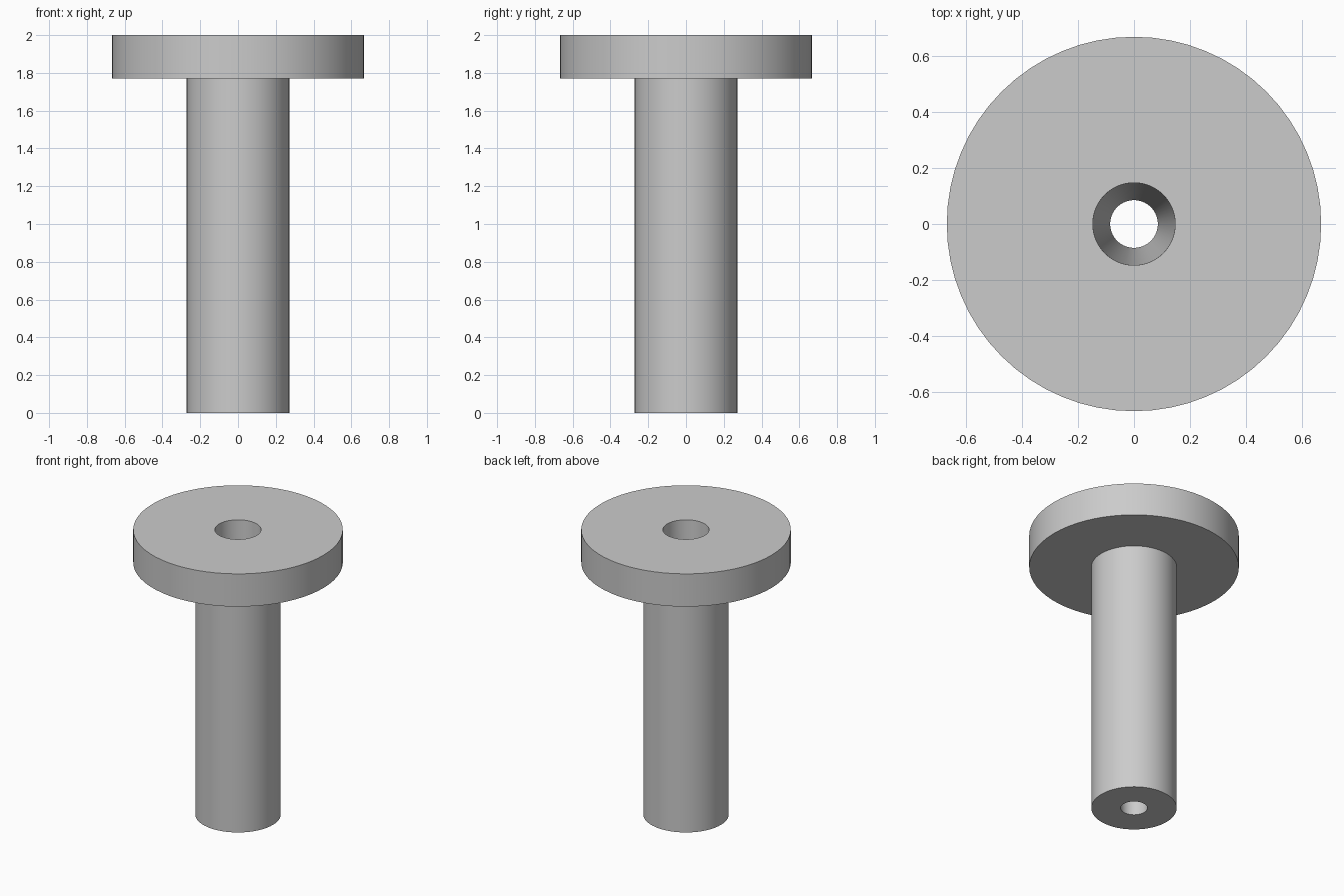
import bpy
import bmesh
import math
from mathutils import Vector

SEGMENTS = 64
FLANGE_R, SHAFT_R = 0.667, 0.272
BORE_TOP_R, BORE_BOTTOM_R = 0.147, 0.085
FLANGE_Z, TOP_Z = 1.77, 2.0

cube = bpy.data.objects.get("Cube")
if cube:
    bpy.data.objects.remove(cube, do_unlink=True)


def make_material(name, rgb):
    mat = bpy.data.materials.new(name)
    mat.use_nodes = True
    color = (*rgb, 1.0)
    mat.diffuse_color = color
    mat.node_tree.nodes["Principled BSDF"].inputs["Base Color"].default_value = color
    return mat


def lathe(name, profile, mat):
    """Revolve a closed (radius, height) profile around the z axis."""
    bm = bmesh.new()
    verts = [bm.verts.new((r, 0, z)) for r, z in profile]
    edges = [bm.edges.new((v, verts[(i + 1) % len(verts)]))
             for i, v in enumerate(verts)]
    bmesh.ops.spin(bm, geom=verts + edges, cent=Vector(), axis=Vector((0, 0, 1)),
                   angle=math.tau, steps=SEGMENTS)
    bmesh.ops.remove_doubles(bm, verts=bm.verts, dist=1e-4)
    bmesh.ops.recalc_face_normals(bm, faces=bm.faces)
    mesh = bpy.data.meshes.new(name)
    bm.to_mesh(mesh)
    bm.free()
    mesh.materials.append(mat)
    obj = bpy.data.objects.new(name, mesh)
    bpy.context.collection.objects.link(obj)
    bpy.ops.object.select_all(action='DESELECT')
    obj.select_set(True)
    bpy.context.view_layer.objects.active = obj
    bpy.ops.object.shade_smooth_by_angle(angle=math.radians(30))
    return obj


# Shaft, flange and tapered through bore as one turned piece
grey = make_material("light_grey", (0.6, 0.6, 0.6))
lathe("flanged_sleeve", [
    (BORE_BOTTOM_R, 0),
    (SHAFT_R, 0),
    (SHAFT_R, FLANGE_Z),
    (FLANGE_R, FLANGE_Z),
    (FLANGE_R, TOP_Z),
    (BORE_TOP_R, TOP_Z),
], grey)
